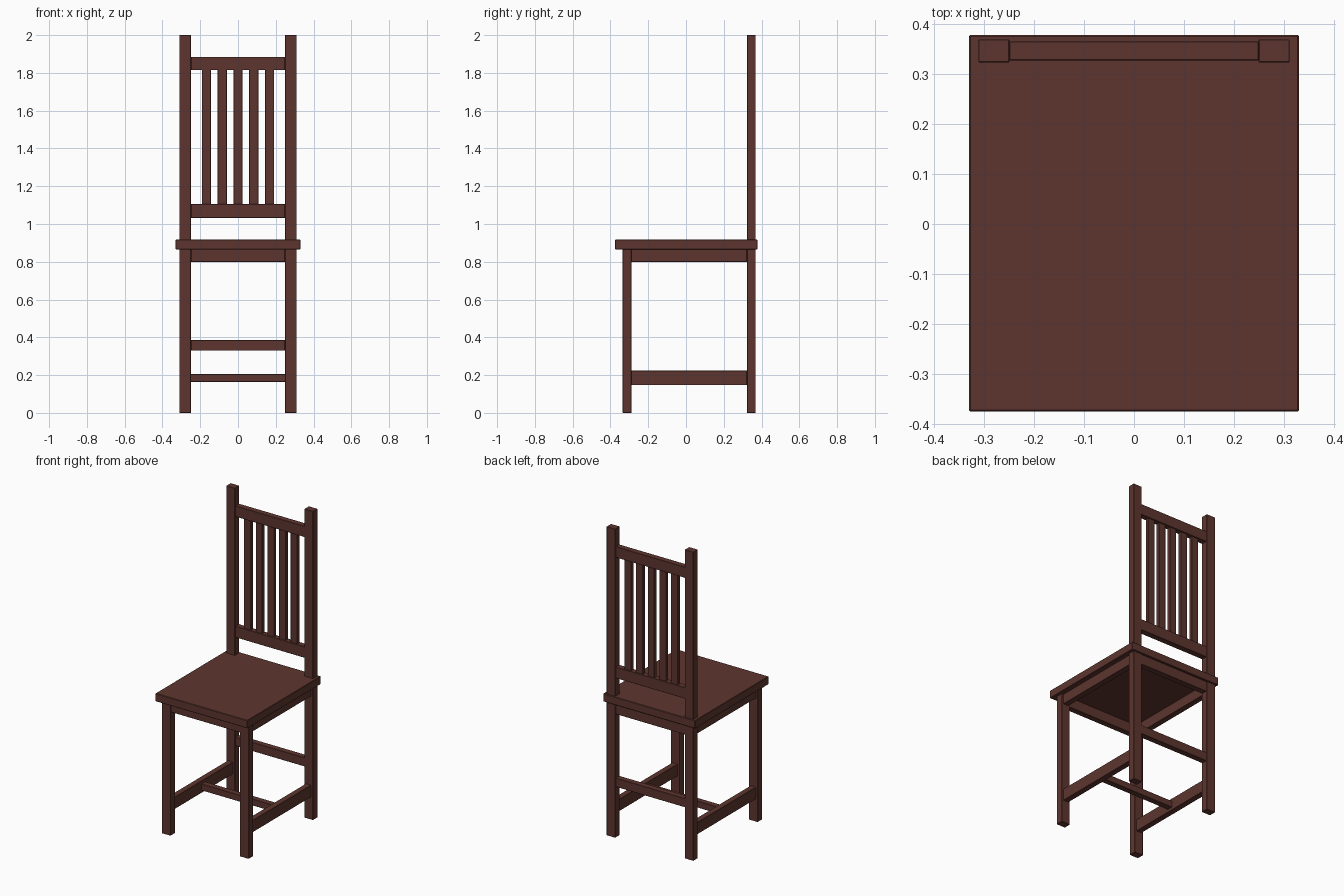
import bpy

if "Cube" in bpy.data.objects:
    bpy.data.objects.remove(bpy.data.objects["Cube"])

wood = bpy.data.materials.new("dark brown wood")
wood.diffuse_color = (0.11, 0.036, 0.028, 1)
wood.use_nodes = True
wood.node_tree.nodes["Principled BSDF"].inputs["Base Color"].default_value = wood.diffuse_color


def box(name, x, y, z, bevel=0.0015):
    """Box from (min, max) ranges on each axis, with slightly eased edges."""
    bpy.ops.mesh.primitive_cube_add(size=1)
    ob = bpy.context.object
    ob.name = name
    for v in ob.data.vertices:
        v.co = [r[0] if c < 0 else r[1] for c, r in zip(v.co, (x, y, z))]
    ob.data.materials.append(wood)
    mod = ob.modifiers.new("eased edges", 'BEVEL')
    mod.width = bevel
    mod.segments = 1
    return ob


def mirrored(name, x, y, z):
    """Left and right copies of a box."""
    box(name + "_right", x, y, z)
    box(name + "_left", (-x[1], -x[0]), y, z)


IN, OUT = 0.249, 0.311            # inner and outer faces of the legs
BACK = (0.323, 0.369)             # depth of back posts
FRONT = (-0.335, -0.289)          # depth of front legs
RAIL = (0.327, 0.365)             # depth of back rails
SIDE = (0.261, 0.299)             # thickness of side rails
SPAN = (-IN, IN)
GAP = (FRONT[1], BACK[0])

# Seat
box("seat", (-0.33, 0.33), (-0.375, 0.378), (0.865, 0.917), 0.003)

# Legs and posts
mirrored("back_post", (IN, OUT), BACK, (0, 2.0))
mirrored("front_leg", (IN, OUT), FRONT, (0, 0.866))

# Aprons under the seat
mirrored("side_apron", SIDE, GAP, (0.80, 0.866))
box("front_apron", SPAN, (-0.331, -0.293), (0.80, 0.866))
box("back_apron", SPAN, RAIL, (0.80, 0.866))

# Stretchers between the legs
mirrored("side_stretcher", SIDE, GAP, (0.147, 0.224))
box("middle_stretcher", (-SIDE[0], SIDE[0]), (-0.002, 0.036), (0.164, 0.206))
box("back_stretcher", SPAN, RAIL, (0.329, 0.386))

# Back rest rails and slats
box("top_rail", SPAN, RAIL, (1.815, 1.885))
box("lower_rail", SPAN, RAIL, (1.033, 1.105))
for i in range(-2, 3):
    cx = i * 0.0835
    box(f"back_slat_{i + 3}", (cx - 0.024, cx + 0.024), (0.334, 0.358), (1.104, 1.816))
